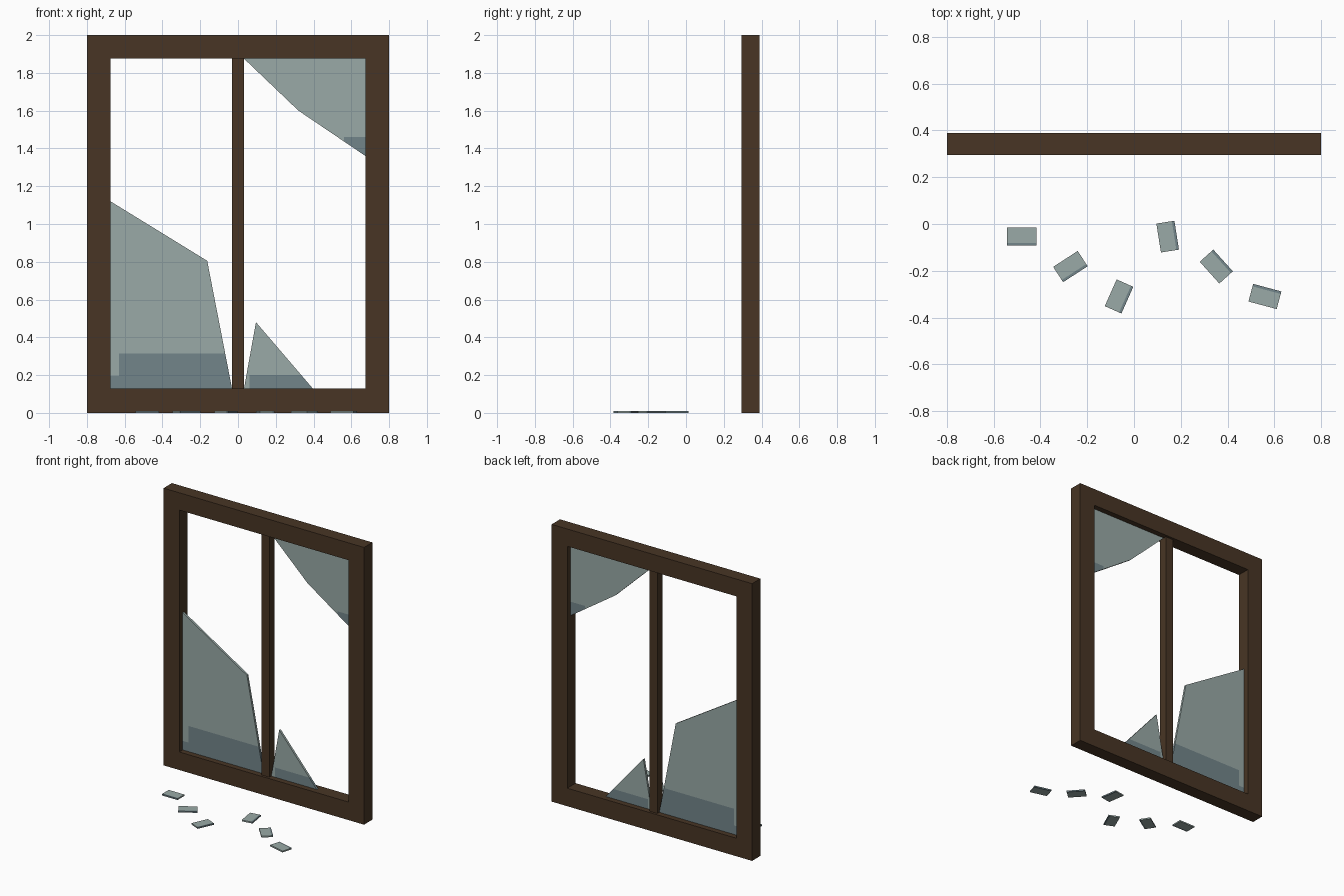
import bpy, bmesh, math
from mathutils import Vector

if "Cube" in bpy.data.objects:
    bpy.data.objects.remove(bpy.data.objects["Cube"])


def material(name, r, g, b):
    m = bpy.data.materials.new(name)
    m.diffuse_color = (r, g, b, 1)
    m.use_nodes = True
    m.node_tree.nodes["Principled BSDF"].inputs["Base Color"].default_value = m.diffuse_color
    return m


WOOD = material("dark_wood", 0.065, 0.036, 0.018)
GLASS = material("pale_glass", 0.32, 0.40, 0.385)
SHADE = material("tinted_glass", 0.17, 0.235, 0.255)


def finish(bm, name, mats):
    bmesh.ops.recalc_face_normals(bm, faces=bm.faces[:])
    me = bpy.data.meshes.new(name)
    bm.to_mesh(me)
    bm.free()
    for m in mats:
        me.materials.append(m)
    ob = bpy.data.objects.new(name, me)
    bpy.context.collection.objects.link(ob)
    return ob


def prism(points, vec, lift):
    """Extrude a flat outline along vec; lift turns 2D points into 3D."""
    bm = bmesh.new()
    face = bm.faces.new([bm.verts.new(lift(*p)) for p in points])
    out = bmesh.ops.extrude_face_region(bm, geom=[face])
    new = [g for g in out["geom"] if isinstance(g, bmesh.types.BMVert)]
    bmesh.ops.translate(bm, verts=new, vec=vec)
    if face.is_valid is False or len(bm.faces) < len(points) + 2:
        bm.faces.new([v for v in bm.verts if v not in new])
    return bm


def tint(bm, cuts, rule):
    """Cut the faces along the tint borders, then colour them by position."""
    for co, no in cuts:
        bmesh.ops.bisect_plane(bm, geom=bm.verts[:] + bm.edges[:] + bm.faces[:],
                               plane_co=co, plane_no=no)
    for f in bm.faces:
        f.material_index = int(rule(f.calc_center_median()))


def rect(x0, x1, z0, z1):
    return [(x0, z0), (x1, z0), (x1, z1), (x0, z1)]


# Wooden frame and thinner centre bar
MID = 0.342


def bar(name, x0, x1, z0, z1, depth):
    bm = prism(rect(x0, x1, z0, z1), (0, depth, 0),
               lambda x, z: (x, MID - depth / 2, z))
    finish(bm, name, [WOOD])


bar("left_stile", -0.8, -0.675, 0, 2, 0.095)
bar("right_stile", 0.675, 0.8, 0, 2, 0.095)
bar("top_rail", -0.675, 0.675, 1.875, 2, 0.095)
bar("bottom_rail", -0.675, 0.675, 0, 0.13, 0.095)
bar("centre_bar", -0.032, 0.032, 0.13, 1.875, 0.06)


# Broken glass left in the frame, with tinted lower areas
def pane(name, points, x_cut, z_cuts, rule):
    t = 0.016
    bm = prism(points, (0, t, 0), lambda x, z: (x, MID - t / 2, z))
    cuts = [((x_cut, 0, 0), (1, 0, 0))] + [((0, 0, z), (0, 0, 1)) for z in z_cuts]
    tint(bm, cuts, rule)
    finish(bm, name, [GLASS, SHADE])


pane("left_glass",
     [(-0.675, 0.13), (-0.032, 0.13), (-0.163, 0.805), (-0.675, 1.12)],
     -0.63, (0.195, 0.315),
     lambda c: c.z < (0.315 if c.x > -0.63 else 0.195))
pane("upper_right_glass",
     [(0.032, 1.875), (0.32, 1.60), (0.675, 1.36), (0.675, 1.875)],
     0.56, (1.46,),
     lambda c: c.z < 1.46 and c.x > 0.56)
pane("lower_right_glass",
     [(0.032, 0.13), (0.395, 0.13), (0.095, 0.48)],
     0.06, (0.2,),
     lambda c: c.z < 0.2 and c.x > 0.06)

# Fallen shards, each turned a step further than the last
for i in range(6):
    bm = prism(rect(-0.0625, 0.0625, -0.039, 0.039), (0, 0, 0.01),
               lambda x, y: (x, y, 0))
    tint(bm, [((0, -0.028, 0), (0, 1, 0))], lambda c: c.y < -0.028)
    ob = finish(bm, f"fallen_shard_{i + 1}", [GLASS, SHADE])
    ob.location = Vector((-0.48 + 0.208 * i, -0.054 - 0.128 * (i % 3), 0))
    ob.rotation_euler.z = math.radians(33 * i)
